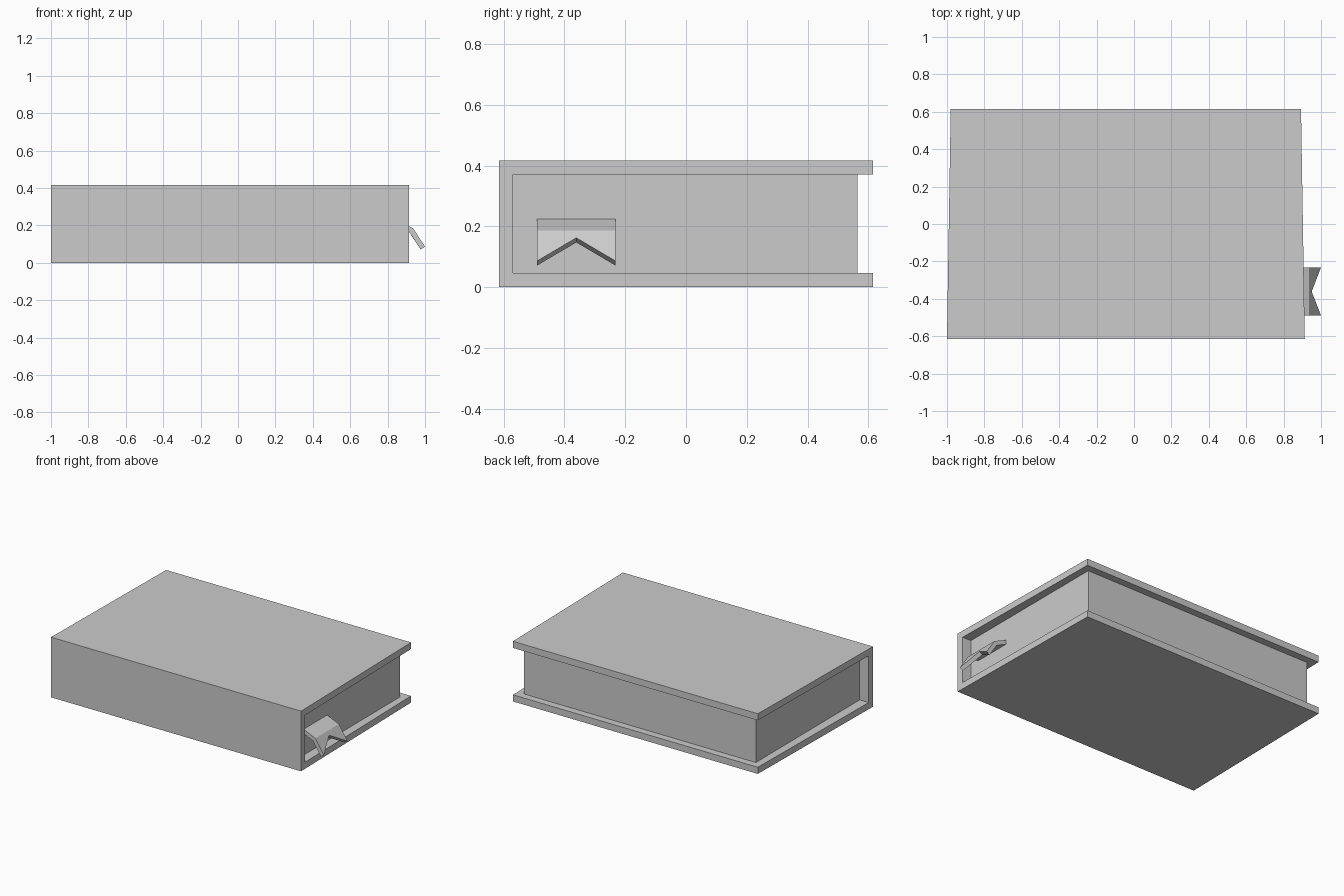
import bpy
import bmesh

cube = bpy.data.objects.get("Cube")
if cube:
    bpy.data.objects.remove(cube, do_unlink=True)

grey = bpy.data.materials.new("plain grey")
grey.use_nodes = True
grey.diffuse_color = (0.6, 0.6, 0.6, 1)
grey.node_tree.nodes["Principled BSDF"].inputs["Base Color"].default_value = grey.diffuse_color


def add_object(name, bm):
    mesh = bpy.data.meshes.new(name)
    bm.to_mesh(mesh)
    bm.free()
    mesh.materials.append(grey)
    obj = bpy.data.objects.new(name, mesh)
    bpy.context.collection.objects.link(obj)
    return obj


def extrude_profile(name, profile, x_range):
    """Extrude a (y, z) outline along x; x_range(y) gives both ends."""
    bm = bmesh.new()
    ends = [[bm.verts.new((x_range(y)[side], y, z)) for y, z in profile] for side in (0, 1)]
    for ring in ends:
        bm.faces.new(ring)
    for i in range(len(profile)):
        j = (i + 1) % len(profile)
        bm.faces.new((ends[0][i], ends[0][j], ends[1][j], ends[1][i]))
    bmesh.ops.recalc_face_normals(bm, faces=bm.faces)
    return add_object(name, bm)


HALF_DEPTH, HEIGHT, BOARD = 0.615, 0.416, 0.046
SPINE_IN = -HALF_DEPTH + BOARD
PAGE_BACK = 0.565
COVER_MID = -0.0435


def cover_ends(y):
    # The cover narrows slightly away from the spine
    half = 0.9465 - 0.0163 * y
    return COVER_MID - half, COVER_MID + half


# Cover: two boards joined by the spine
top_in = HEIGHT - BOARD
extrude_profile("cover", [
    (-HALF_DEPTH, 0), (HALF_DEPTH, 0), (HALF_DEPTH, BOARD), (SPINE_IN, BOARD),
    (SPINE_IN, top_in), (HALF_DEPTH, top_in), (HALF_DEPTH, HEIGHT), (-HALF_DEPTH, HEIGHT),
], cover_ends)

# Page block, set back inside the cover
extrude_profile("pages", [
    (SPINE_IN, BOARD), (PAGE_BACK, BOARD), (PAGE_BACK, top_in), (SPINE_IN, top_in),
], lambda y: (-0.93, 0.845))

# Bookmark ribbon: bent strip with a swallowtail notch
bm = bmesh.new()
columns = []
for y, tip in ((-0.49, (1.0, 0.086)), (-0.361, (0.95, 0.162)), (-0.232, (1.0, 0.086))):
    columns.append([bm.verts.new((x, y, z)) for x, z in ((0.8, 0.244), (0.935, 0.186), tip)])
for a, b in zip(columns, columns[1:]):
    for i in range(2):
        bm.faces.new((a[i], a[i + 1], b[i + 1], b[i]))
ribbon = add_object("bookmark_ribbon", bm)
solid = ribbon.modifiers.new("thickness", "SOLIDIFY")
solid.thickness = 0.028
solid.offset = -1
solid.use_even_offset = True
